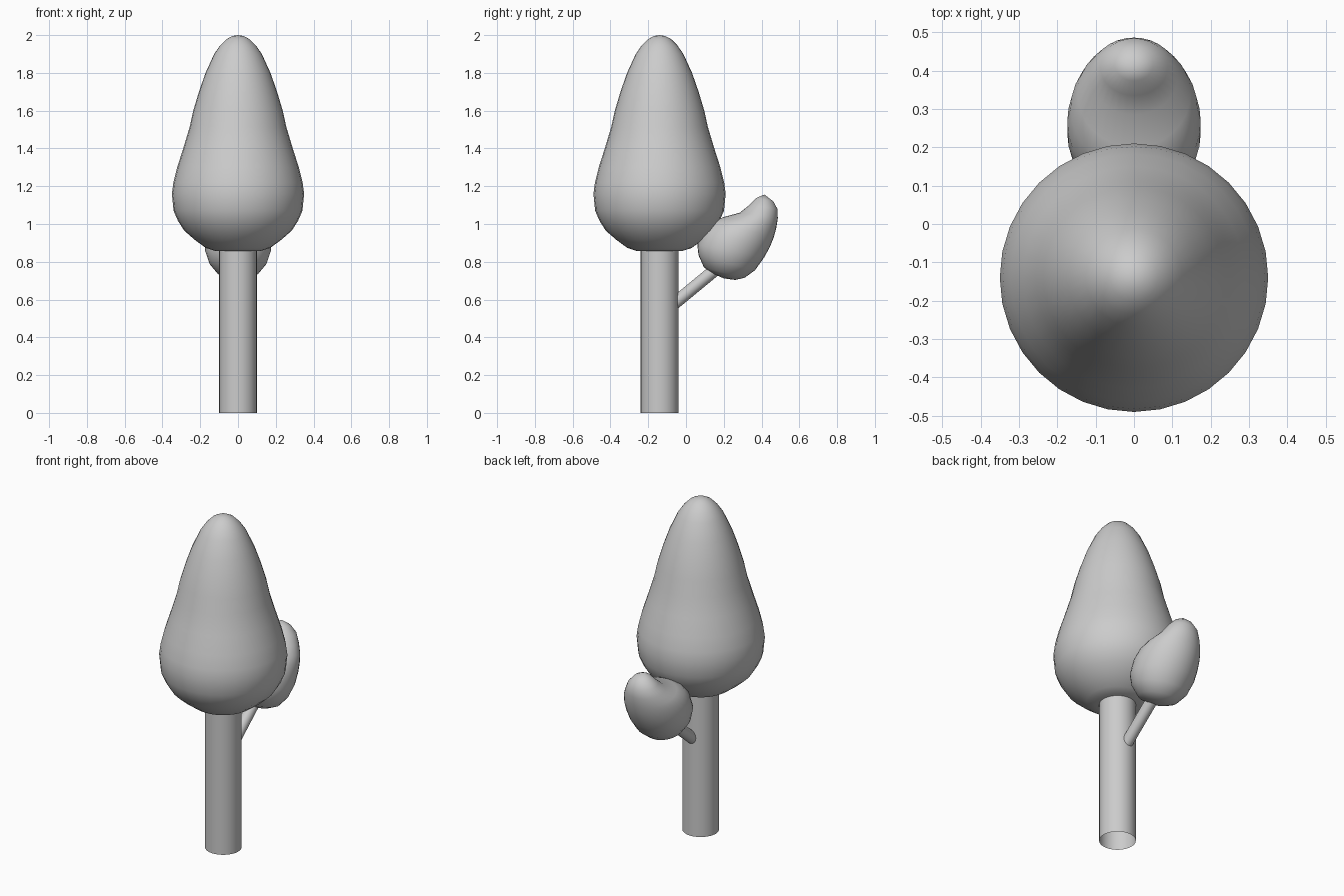
import bpy, bmesh, math
from mathutils import Vector

if "Cube" in bpy.data.objects:
    bpy.data.objects.remove(bpy.data.objects["Cube"])


def loft(name, rings, start=None, end=None, n=32):
    """Skin elliptical rings (edge A, edge B in the y-z plane, half width in x)."""
    bm = bmesh.new()
    loops = []
    for ay, az, by, bz, w in rings:
        a, b = Vector((0, ay, az)), Vector((0, by, bz))
        mid, half = (a + b) / 2, (b - a) / 2
        loops.append([bm.verts.new(mid + half * math.cos(t) + Vector((w * math.sin(t), 0, 0)))
                      for t in (2 * math.pi * i / n for i in range(n))])
    for lo, hi in zip(loops, loops[1:]):
        for i in range(n):
            j = (i + 1) % n
            bm.faces.new((lo[i], lo[j], hi[j], hi[i]))
    # poles
    for loop, pole in ((loops[0], start), (loops[-1], end)):
        if pole:
            p = bm.verts.new((0, *pole))
            for i in range(n):
                bm.faces.new((loop[i], loop[(i + 1) % n], p))
    bmesh.ops.recalc_face_normals(bm, faces=bm.faces)
    for f in bm.faces:
        f.smooth = True
    me = bpy.data.meshes.new(name)
    bm.to_mesh(me)
    bm.free()
    ob = bpy.data.objects.new(name, me)
    bpy.context.collection.objects.link(ob)
    return ob


def tube(name, p, q, r, n=32):
    """Open-ended straight cylinder between two points."""
    p, q = Vector(p), Vector(q)
    bpy.ops.mesh.primitive_cylinder_add(vertices=n, radius=r, depth=(q - p).length,
                                        end_fill_type='NOTHING', location=(p + q) / 2,
                                        rotation=(q - p).to_track_quat('Z', 'Y').to_euler())
    bpy.context.object.name = name
    bpy.ops.object.shade_smooth()


CY = -0.14

# Trunk and side branch
tube("trunk", (0, CY, 0), (0, CY, 0.9), 0.1)
tube("branch", (0, -0.1, 0.548), (0, 0.2, 0.795), 0.033)

# Large crown: round profile (radius, height)
profile = [(0.12, 0.857), (0.17, 0.873), (0.23, 0.917), (0.285, 0.965), (0.318, 1.017),
           (0.341, 1.07), (0.35, 1.16), (0.342, 1.22), (0.322, 1.3), (0.29, 1.4),
           (0.256, 1.513), (0.237, 1.6), (0.207, 1.7), (0.172, 1.8), (0.126, 1.9),
           (0.095, 1.945), (0.062, 1.978), (0.03, 1.995)]
loft("large_crown", [(CY - r, z, CY + r, z, r) for r, z in profile],
     (CY, 0.853), (CY, 2.0))

# Small crown: bent, tapering blob on the branch
small = [(0.14, 0.738, 0.26, 0.704, 0.06),
         (0.095, 0.77, 0.31, 0.715, 0.11),
         (0.066, 0.836, 0.365, 0.755, 0.153),
         (0.06, 0.89, 0.415, 0.825, 0.174),
         (0.09, 0.965, 0.445, 0.88, 0.174),
         (0.14, 1.015, 0.465, 0.93, 0.165),
         (0.2, 1.037, 0.478, 0.98, 0.147),
         (0.285, 1.06, 0.486, 1.03, 0.115),
         (0.335, 1.1, 0.484, 1.08, 0.088),
         (0.373, 1.138, 0.462, 1.12, 0.05)]
loft("small_crown", small, (0.2, 0.712), (0.415, 1.156))
